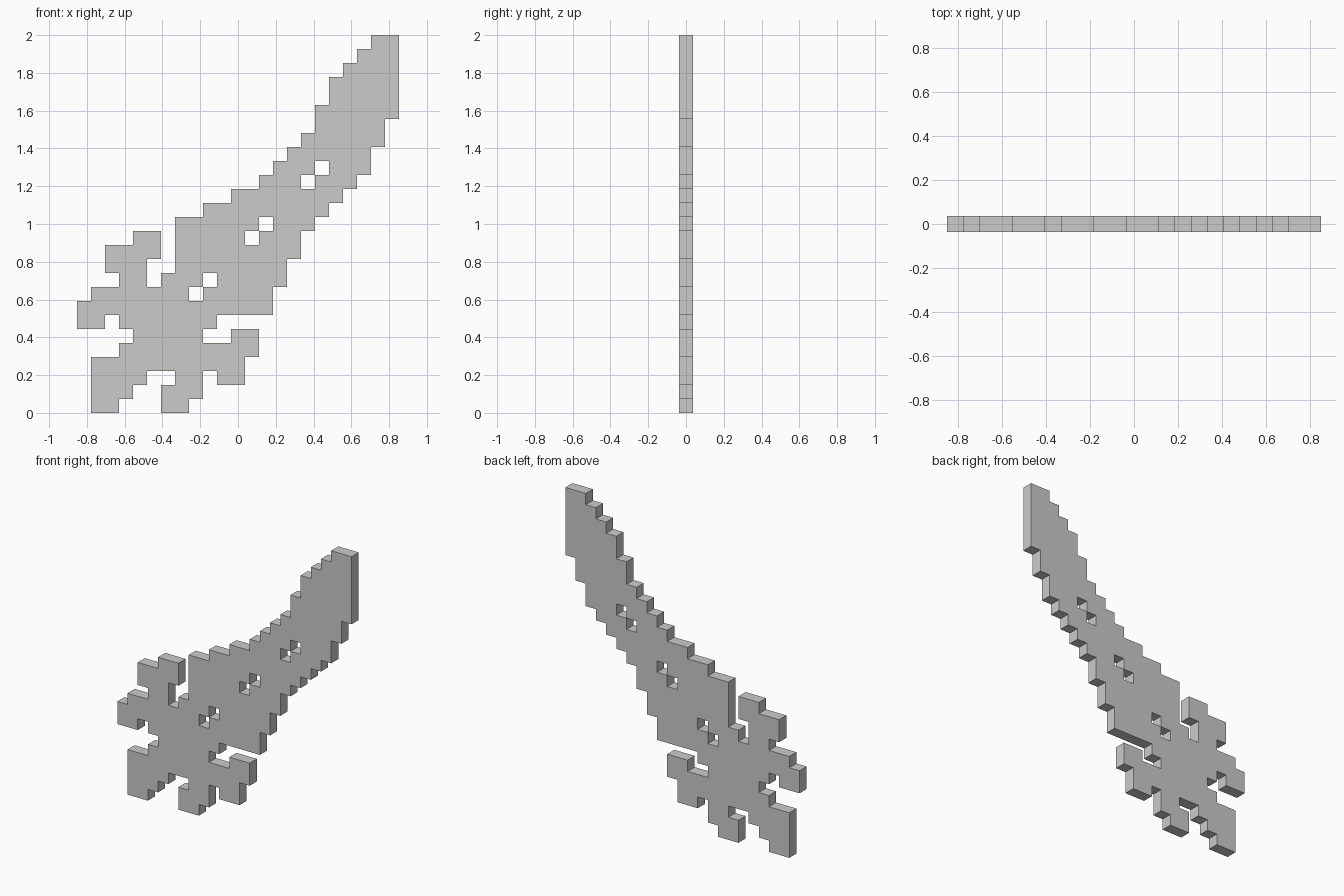
import bpy, bmesh

if "Cube" in bpy.data.objects:
    bpy.data.objects.remove(bpy.data.objects["Cube"])

CELL = 2 / 27          # the model is 27 cells tall, 23 wide, one cell thick
COLS = 23
HALF = CELL / 2


def cells(first_row, rows):
    """Filled cells (column, row) from the column spans of successive rows."""
    return {(c, first_row + i)
            for i, spans in enumerate(rows)
            for a, b in spans
            for c in range(a, b)}


# Blade: one span per row, with three diagonal pairs of fuller holes
blade_left = [7] * 7 + [9, 11, 13, 14, 15, 16, 17, 17, 18, 18, 19, 20, 21]
blade_right = [14, 14, 15, 15, 16, 16, 17, 18, 19, 20, 21, 21, 22, 22] + [23] * 6
blade = cells(7, [[span] for span in zip(blade_left, blade_right)])
blade -= {(k, k) for k in (8, 9, 12, 13, 16, 17)}

# Guard: curled arms to the upper left and lower right of the blade root
guard = cells(0, [
    [(6, 8)],
    [(6, 9)],
    [(7, 9), (10, 12)],
    [(5, 12)],
    [(3, 13)],
    [(4, 9), (11, 13)],
    [(0, 2), (3, 10)],
    [(0, 7)],
    [(1, 7)],
    [(3, 5), (6, 7)],
    [(2, 5)],
    [(2, 6)],
    [(4, 6)],
])

# Grip: short stub at the lower left
grip = cells(0, [[(1, 3)], [(1, 4)], [(1, 5)], [(1, 5)]])

parts = {"blade": blade, "guard": guard, "grip": grip}
filled = blade | guard | grip


def build(name, part):
    """Plate of square cells; walls only where the whole model has an edge."""
    bm = bmesh.new()

    def face(points):
        bm.faces.new([bm.verts.new(((c - COLS / 2) * CELL, y, r * CELL))
                      for c, y, r in points])

    for c, r in sorted(part):
        ring = [(c, r), (c + 1, r), (c + 1, r + 1), (c, r + 1)]
        face([(x, -HALF, z) for x, z in ring])
        face([(x, HALF, z) for x, z in reversed(ring)])
        neighbours = [(c, r - 1), (c + 1, r), (c, r + 1), (c - 1, r)]
        for i, n in enumerate(neighbours):
            if n not in filled:
                (x0, z0), (x1, z1) = ring[i], ring[(i + 1) % 4]
                face([(x0, -HALF, z0), (x0, HALF, z0),
                      (x1, HALF, z1), (x1, -HALF, z1)])
    bmesh.ops.remove_doubles(bm, verts=bm.verts, dist=1e-4)
    mesh = bpy.data.meshes.new(name)
    bm.to_mesh(mesh)
    bm.free()
    bpy.context.collection.objects.link(bpy.data.objects.new(name, mesh))


for part_name, part_cells in parts.items():
    build(part_name, part_cells)
